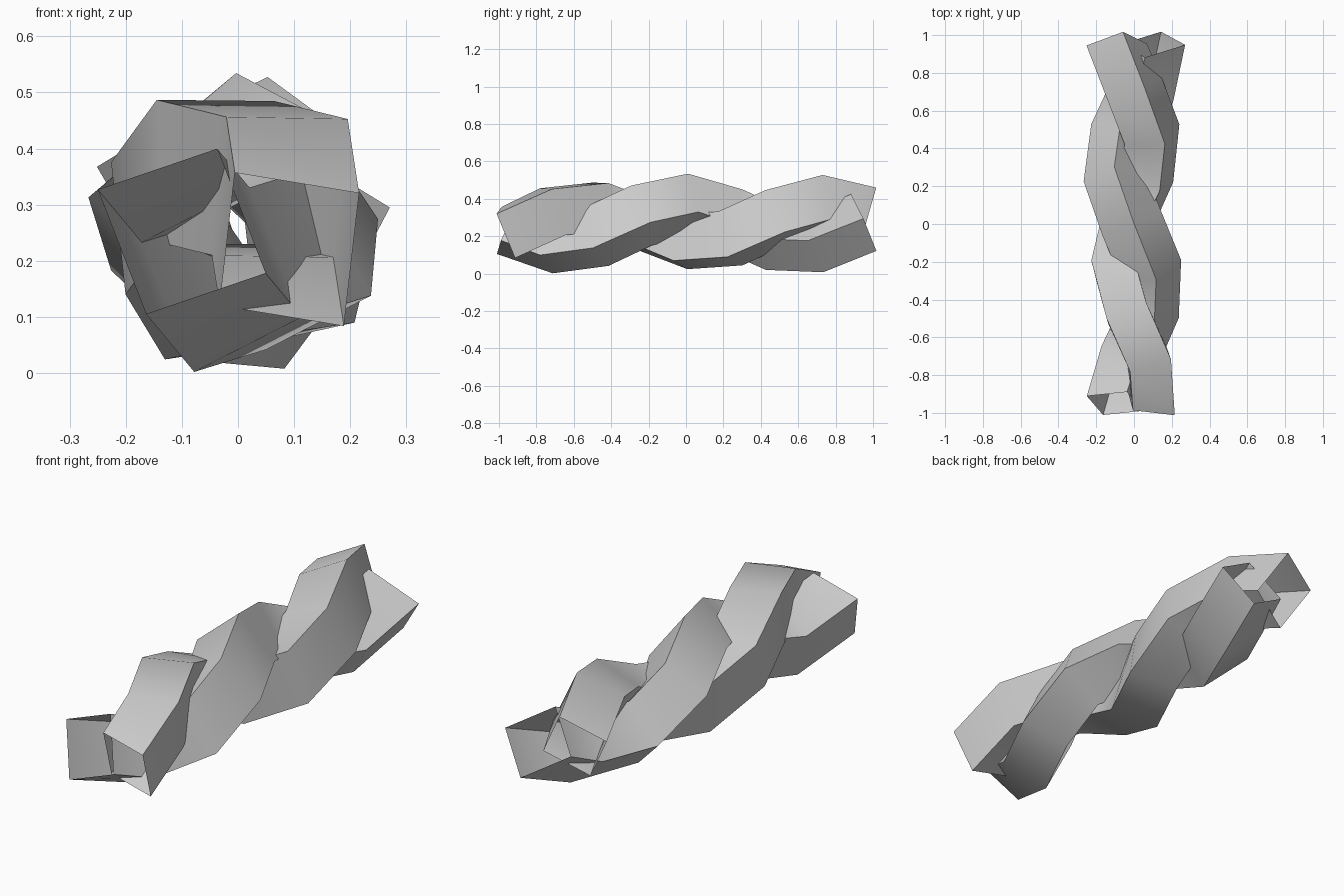
import bpy, math
from mathutils import Vector

if "Cube" in bpy.data.objects:
    bpy.data.objects.remove(bpy.data.objects["Cube"])

RADIUS, AXIS_Z = 0.101, 0.263      # helix radius and axis height
HALF_LEN, SEGMENTS, TURN = 0.95, 8, math.radians(540)
WIDTH, HEIGHT = 0.226, 0.258       # rectangular tube section
ROLL_GAIN = math.radians(36)       # section roll gathered along the strand
TILT = 0.87                        # softens ring tilt, as on a coarse path


def helix(angle0, t):
    """Centre point and ring normal of a strand at t in 0..1."""
    a = angle0 + TURN * t
    p = Vector((RADIUS * math.cos(a), -HALF_LEN + 2 * HALF_LEN * t,
                AXIS_Z + RADIUS * math.sin(a)))
    s = RADIUS * TURN * TILT
    d = Vector((-s * math.sin(a), 2 * HALF_LEN, s * math.cos(a)))
    return p, d.normalized()


def strand(name, start_deg, roll_deg):
    """Open-ended box tube swept along a helix."""
    verts, faces = [], []
    for i in range(SEGMENTS + 1):
        t = i / SEGMENTS
        p, d = helix(math.radians(start_deg), t)
        roll = math.radians(roll_deg) + ROLL_GAIN * t
        tilt = Vector((0, 1, 0)).rotation_difference(d)
        side = tilt @ Vector((math.cos(roll), 0, math.sin(roll)))
        up = side.cross(d)
        for sx, sz in ((-1, -1), (1, -1), (1, 1), (-1, 1)):
            verts.append(p + side * sx * WIDTH / 2 + up * sz * HEIGHT / 2)
    for i in range(SEGMENTS):
        for k in range(4):
            a, b = i * 4 + k, i * 4 + (k + 1) % 4
            faces.append((a, b, b + 4, a + 4))
    mesh = bpy.data.meshes.new(name)
    mesh.from_pydata(verts, [], faces)
    obj = bpy.data.objects.new(name, mesh)
    bpy.context.collection.objects.link(obj)
    bpy.context.view_layer.objects.active = obj
    obj.select_set(True)
    # consistent outward normals
    bpy.ops.object.mode_set(mode='EDIT')
    bpy.ops.mesh.select_all(action='SELECT')
    bpy.ops.mesh.normals_make_consistent(inside=False)
    bpy.ops.object.mode_set(mode='OBJECT')
    bpy.ops.object.shade_smooth_by_angle(angle=math.radians(50))
    obj.select_set(False)
    return obj


# two intertwined strands
strand("rope_strand_right", -25, -8)
strand("rope_strand_left", 186, 20)
